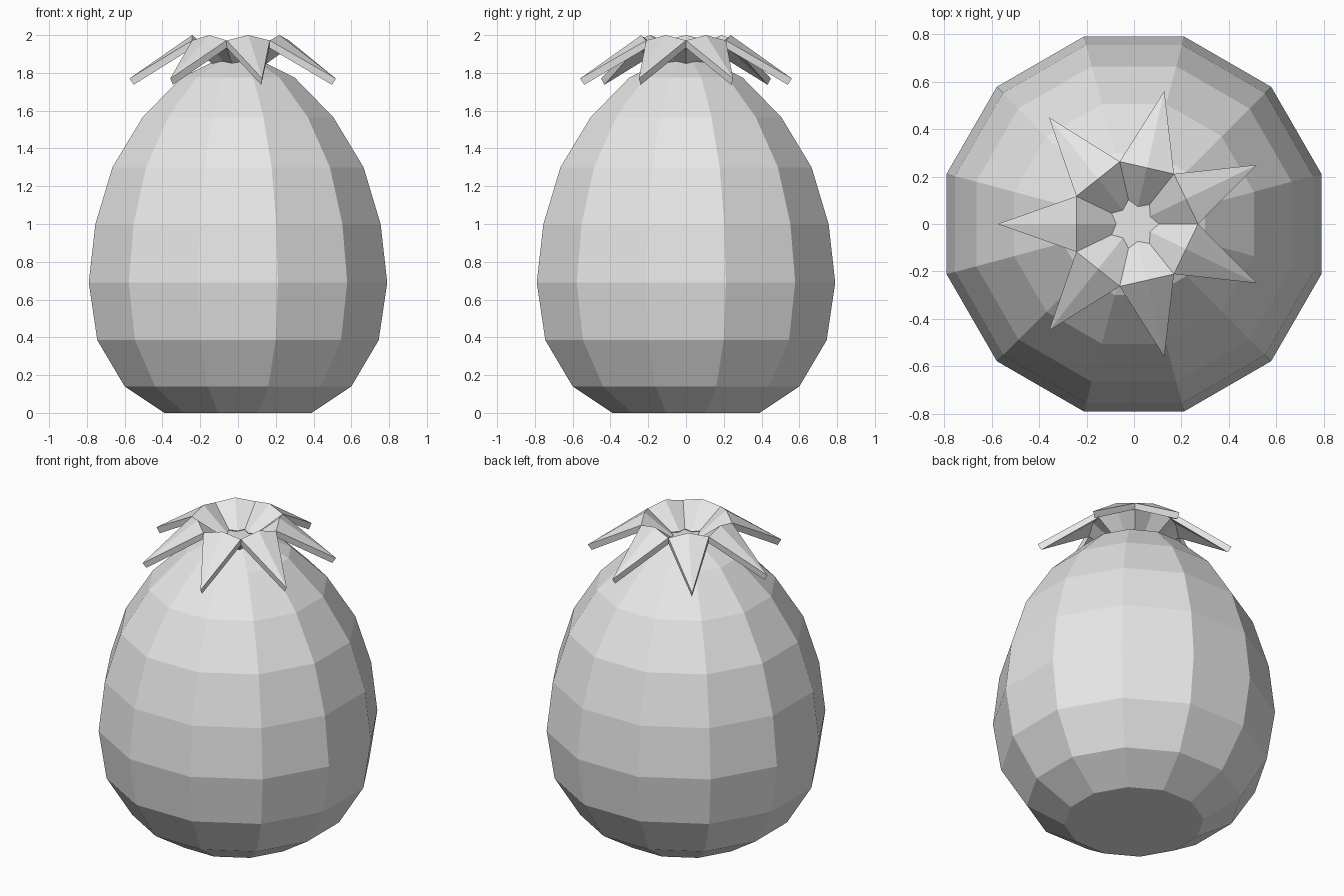
import bpy
import bmesh
import math

if "Cube" in bpy.data.objects:
    bpy.data.objects.remove(bpy.data.objects["Cube"])

grey = bpy.data.materials.new("plain grey")
grey.diffuse_color = (0.8, 0.8, 0.8, 1)
grey.use_nodes = True
grey.node_tree.nodes["Principled BSDF"].inputs["Base Color"].default_value = grey.diffuse_color


def ring(bm, points):
    """Add verts from (radius, angle, z) triples."""
    return [bm.verts.new((r * math.cos(a), r * math.sin(a), z)) for r, a, z in points]


def bridge(bm, low, high):
    """Join two equal loops with quads."""
    n = len(low)
    for i in range(n):
        j = (i + 1) % n
        bm.faces.new((low[i], low[j], high[j], high[i]))


def finish(bm, name):
    mesh = bpy.data.meshes.new(name)
    bm.to_mesh(mesh)
    bm.free()
    mesh.materials.append(grey)
    obj = bpy.data.objects.new(name, mesh)
    bpy.context.collection.objects.link(obj)
    return obj


# Fruit body: twelve-sided lathe, flat side facing each axis
SIDES = 12
profile = [(0.39, 0), (0.60, 0.14), (0.745, 0.385), (0.79, 0.69), (0.755, 1.0),
           (0.665, 1.30), (0.505, 1.565), (0.30, 1.775), (0.13, 1.86)]
bm = bmesh.new()
rings = []
for half_width, z in profile:
    r = half_width / math.cos(math.pi / SIDES)
    rings.append(ring(bm, [(r, math.radians(15 + 30 * i), z) for i in range(SIDES)]))
for low, high in zip(rings, rings[1:]):
    bridge(bm, low, high)
bm.faces.new(rings[0][::-1])
bm.faces.new(rings[-1])
finish(bm, "fruit_body")

# Leaf crown: funnel rising to a seven-sided rim, pointed leaves folding down
LEAVES = 7
step = math.pi / LEAVES


def star(valley, ridge):
    """Alternate valley and ridge (radius, z) pairs around the crown."""
    return [(*((valley, ridge)[i % 2]),) for i in range(2 * LEAVES)]


def star_ring(bm, valley, ridge):
    return ring(bm, [(r, i * step, z) for i, (r, z) in enumerate(star(valley, ridge))])


bm = bmesh.new()
base = star_ring(bm, (0.105, 1.865), (0.075, 1.865))
rim = star_ring(bm, (0.27, 1.972), (0.243, 2.0))
bridge(bm, base, rim)
for i in range(1, 2 * LEAVES, 2):
    tip = ring(bm, [(0.575, i * step, 1.77)])[0]
    bm.faces.new((rim[i - 1], tip, rim[i]))
    bm.faces.new((rim[i], tip, rim[(i + 1) % (2 * LEAVES)]))
bmesh.ops.recalc_face_normals(bm, faces=bm.faces)
bm.normal_update()
# keep the leaf tops facing upward so thickness grows underneath
if sum(f.normal.z for f in bm.faces) < 0:
    bmesh.ops.reverse_faces(bm, faces=bm.faces)
crown = finish(bm, "leaf_crown")
thick = crown.modifiers.new("thickness", 'SOLIDIFY')
thick.thickness = 0.04
thick.offset = -1
